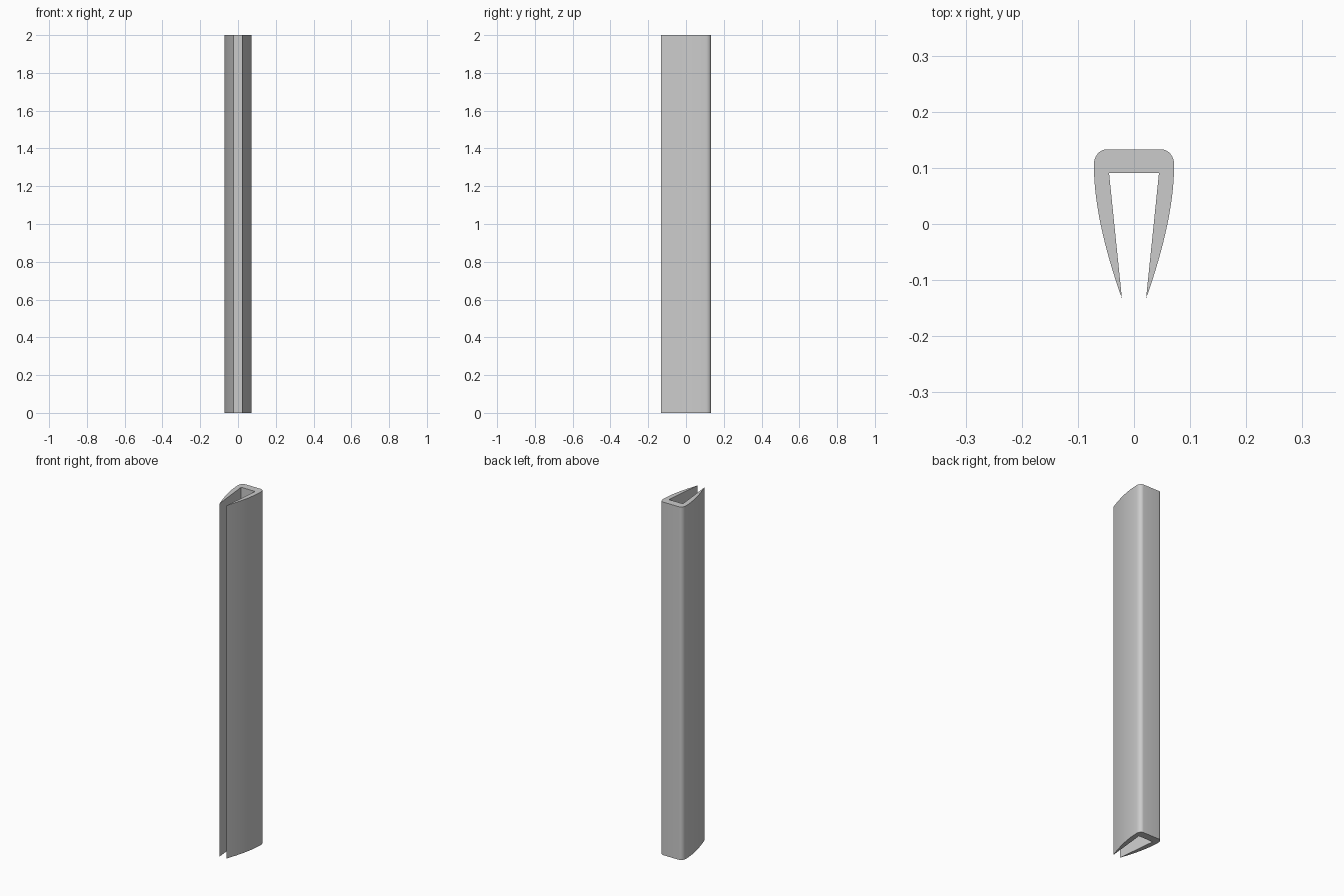
import bpy, bmesh, math

cube = bpy.data.objects.get("Cube")
if cube:
    bpy.data.objects.remove(cube, do_unlink=True)

HEIGHT = 2.0
BACK, TIP = 0.133, -0.133

grey = bpy.data.materials.new("light_grey")
grey.use_nodes = True
colour = (0.6, 0.6, 0.6, 1)
grey.diffuse_color = colour
grey.node_tree.nodes["Principled BSDF"].inputs["Base Color"].default_value = colour


def corner(cx, cy, rx, ry, steps=8):
    """Rounded back corner, from the back face round to the flank."""
    angles = [math.pi / 2 * (1 - i / steps) for i in range(steps + 1)]
    return [(cx + rx * math.cos(a), cy + ry * math.sin(a)) for a in angles]


def bowed(a, b, c, steps=16):
    """Quadratic curve from a to c pulled towards b, without its start."""
    pts = []
    for i in range(1, steps + 1):
        t = i / steps
        pts.append(tuple((1 - t) ** 2 * p + 2 * t * (1 - t) * q + t * t * r
                         for p, q, r in zip(a, b, c)))
    return pts


# Half of the U-shaped section: rounded corner, curved flank, inner wall
half = corner(0.049, 0.106, 0.0225, BACK - 0.106)
half += bowed(half[-1], (0.0715, 0.008), (0.0215, TIP))
half.append((0.0445, 0.091))
section = half + [(-x, y) for x, y in reversed(half)]

# Extrude the section along its height
bm = bmesh.new()
base = bm.faces.new([bm.verts.new((x, y, 0)) for x, y in section])
result = bmesh.ops.extrude_face_region(bm, geom=[base], use_keep_orig=True)
top = [g for g in result["geom"] if isinstance(g, bmesh.types.BMVert)]
bmesh.ops.translate(bm, verts=top, vec=(0, 0, HEIGHT))
bmesh.ops.recalc_face_normals(bm, faces=bm.faces)
mesh = bpy.data.meshes.new("edge_channel")
bm.to_mesh(mesh)
bm.free()
mesh.materials.append(grey)

channel = bpy.data.objects.new("edge_channel", mesh)
bpy.context.collection.objects.link(channel)
bpy.ops.object.select_all(action="DESELECT")
channel.select_set(True)
bpy.context.view_layer.objects.active = channel
bpy.ops.object.shade_smooth_by_angle(angle=math.radians(30))
